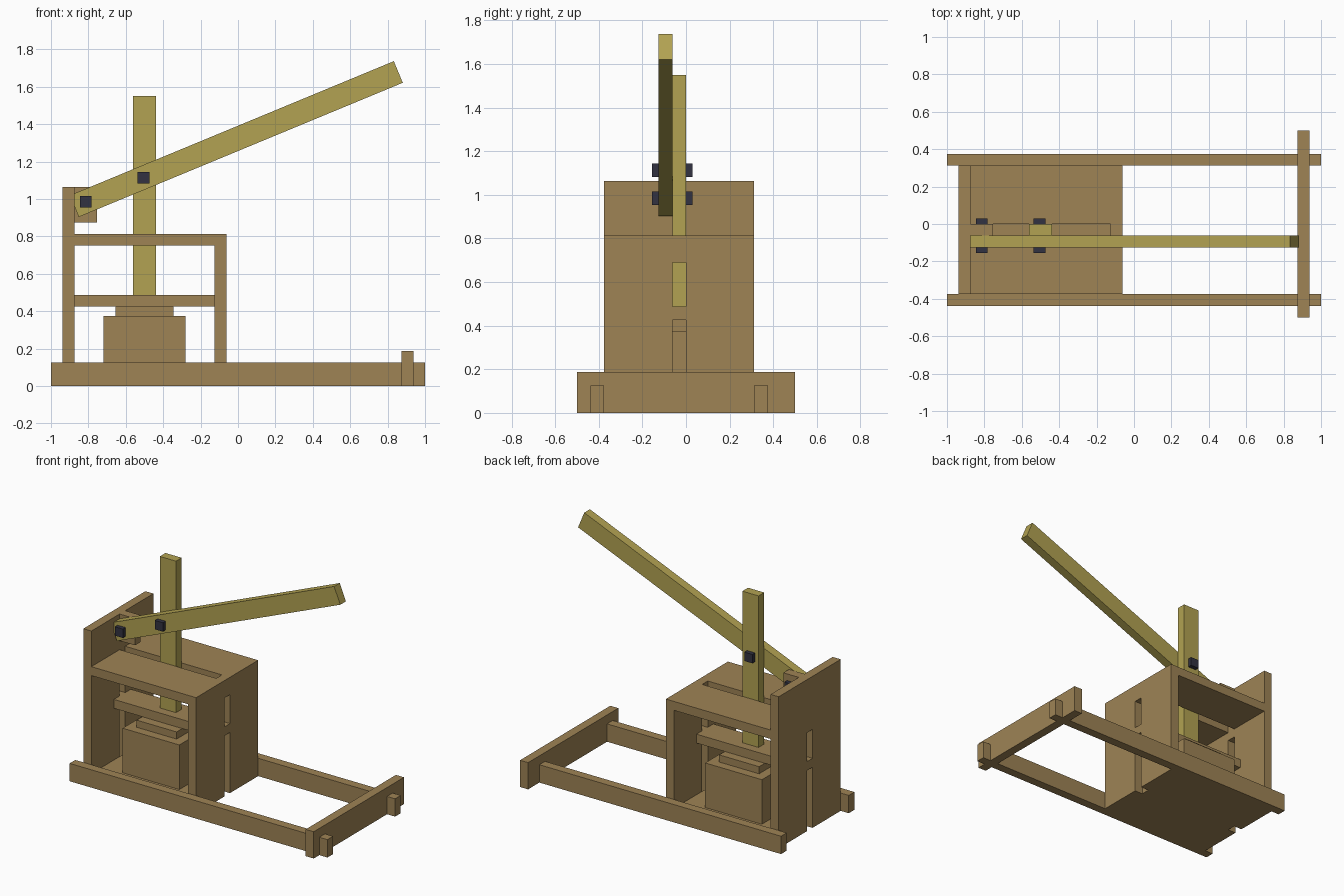
import bpy, bmesh, math
from mathutils import Vector, Matrix

cube = bpy.data.objects.get("Cube")
if cube:
    bpy.data.objects.remove(cube, do_unlink=True)


def material(name, rgb):
    m = bpy.data.materials.new(name)
    m.use_nodes = True
    m.diffuse_color = (*rgb, 1)
    m.node_tree.nodes["Principled BSDF"].inputs["Base Color"].default_value = (*rgb, 1)
    return m


BROWN = material("brown wood", (0.342, 0.227, 0.091))
YELLOW = material("yellow wood", (0.445, 0.362, 0.084))
DARK = material("dark metal", (0.032, 0.032, 0.053))


def finish(name, bm, mat):
    bmesh.ops.recalc_face_normals(bm, faces=bm.faces)
    mesh = bpy.data.meshes.new(name)
    bm.to_mesh(mesh)
    bm.free()
    mesh.materials.append(mat)
    ob = bpy.data.objects.new(name, mesh)
    bpy.context.collection.objects.link(ob)
    return ob


def box(name, x, y, z, mat=BROWN):
    """Box from (min, max) pairs, with its origin at its centre."""
    bm = bmesh.new()
    size = [r[1] - r[0] for r in (x, y, z)]
    bmesh.ops.create_cube(bm, size=1, matrix=Matrix.Diagonal((*size, 1)))
    ob = finish(name, bm, mat)
    ob.location = [(r[0] + r[1]) / 2 for r in (x, y, z)]
    return ob


def prism(name, outline, to3d, depth, mat=BROWN):
    """Extrude a flat outline by a depth vector."""
    bm = bmesh.new()
    face = bm.faces.new([bm.verts.new(to3d(a, b)) for a, b in outline])
    ext = bmesh.ops.extrude_face_region(bm, geom=[face], use_keep_orig=True)
    verts = [v for v in ext["geom"] if isinstance(v, bmesh.types.BMVert)]
    bmesh.ops.translate(bm, verts=verts, vec=Vector(depth))
    return finish(name, bm, mat)


T = 0.0625              # board thickness
FRONT, BACK = -0.375, 0.3125
SLOT = (-T, 0.0)        # slot range in y

# Ground frame: two rails and a cross bar
box("front_rail", (-1, 1), (FRONT - T, FRONT), (0, 0.125))
box("back_rail", (-1, 1), (BACK, BACK + T), (0, 0.125))
box("cross_bar", (0.875, 0.9375), (-0.5, 0.5), (0, 0.1875))


# Upright panels, each with a guide slot open at the bottom
def slotted_panel(name, x, top):
    s0, s1 = SLOT
    outline = [(FRONT, 0), (s0, 0), (s0, 0.69), (s1, 0.69), (s1, 0),
               (BACK, 0), (BACK, top), (FRONT, top)]
    prism(name, outline, lambda y, z: (x, y, z), (T, 0, 0))


slotted_panel("left_panel", -0.9375, 1.0625)
slotted_panel("right_panel", -0.125, 0.75)

# Floor and slotted top board between the panels
box("floor_board", (-0.875, -0.125), (FRONT, BACK), (0, T))
prism("top_board",
      [(-0.875, FRONT), (-0.0625, FRONT), (-0.0625, BACK), (-0.875, BACK),
       (-0.875, SLOT[1]), (-0.125, SLOT[1]), (-0.125, SLOT[0]), (-0.875, SLOT[0])],
      lambda x, y: (x, y, 0.75), (0, 0, T))

# Pressing block, its cap, and the sliding bar with tongues in the slots
box("press_block", (-0.72, -0.28), (-0.25, 0.1875), (T, 0.375))
box("press_cap", (-0.655, -0.345), (-0.1875, 0.125), (0.375, 0.425))
xs = [-0.9375, -0.875, -0.125, -0.0625]
prism("sliding_bar",
      [(xs[0], SLOT[0]), (xs[1], SLOT[0]), (xs[1], -0.125), (xs[2], -0.125),
       (xs[2], SLOT[0]), (xs[3], SLOT[0]), (xs[3], SLOT[1]), (xs[2], SLOT[1]),
       (xs[2], 0.0625), (xs[1], 0.0625), (xs[1], SLOT[1]), (xs[0], SLOT[1])],
      lambda x, y: (x, y, 0.425), (0, 0, T))

# Post, lever and lever bracket
box("push_post", (-0.5625, -0.4375), SLOT, (0.4875, 1.55), YELLOW)
box("lever_bracket", (-0.875, -0.755), SLOT, (0.875, 1.0625))
lever = box("lever", (-0.9465, 0.9285), (-0.125, -0.0625), (1.2575, 1.3825), YELLOW)
lever.rotation_euler.y = -math.radians(22.5)

# Square pivot pins
for name, px, pz in (("bracket_pin", -0.815, 0.985), ("post_pin", -0.505, 1.1125)):
    box(name, (px - 0.031, px + 0.031), (-0.155, 0.03), (pz - 0.031, pz + 0.031), DARK)
